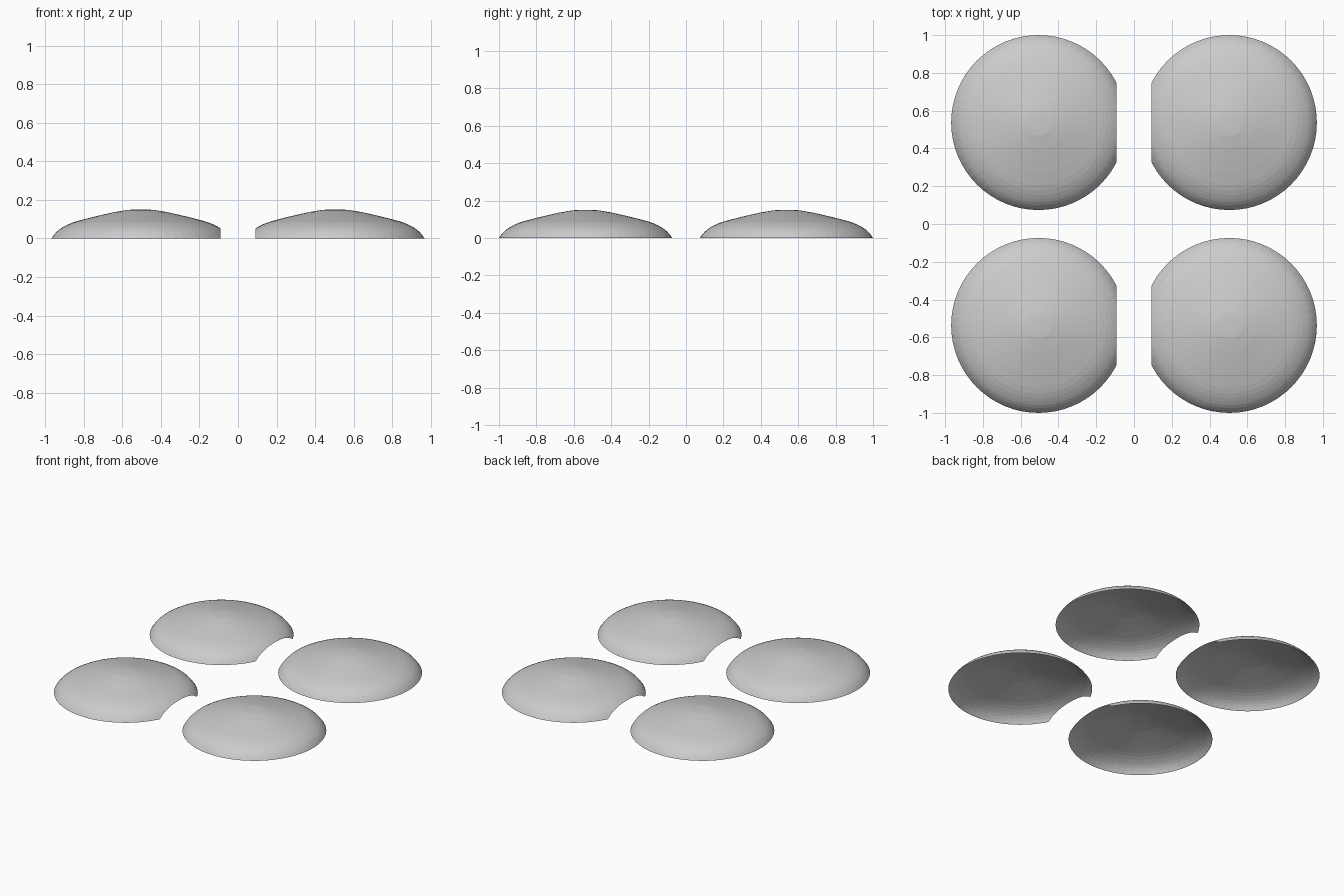
import bpy, bmesh, math

cube = bpy.data.objects.get("Cube")
if cube:
    bpy.data.objects.remove(cube)

SEGMENTS = 64
CENTRE_X, CENTRE_Y, CUT_X = 0.505, 0.537, 0.092

# Dome profile: radius and height from the crown to the rim
PROFILE = [(0.035, 0.150), (0.07, 0.148), (0.14, 0.136), (0.207, 0.121),
           (0.27, 0.106), (0.33, 0.090), (0.36, 0.080), (0.385, 0.069),
           (0.405, 0.058), (0.422, 0.047), (0.437, 0.034), (0.45, 0.019),
           (0.463, 0.0)]

grey = bpy.data.materials.new("light grey")
grey.use_nodes = True
colour = (0.6, 0.6, 0.6, 1)
grey.diffuse_color = colour
grey.node_tree.nodes["Principled BSDF"].inputs["Base Color"].default_value = colour


def make_dome(name, side, end):
    """Open shallow dome, trimmed straight on the side facing the middle."""
    bm = bmesh.new()
    crown = bm.verts.new((0, 0, 0.15))
    rings = []
    for radius, height in PROFILE:
        rings.append([bm.verts.new((radius * math.cos(a), radius * math.sin(a), height))
                      for a in (math.tau * i / SEGMENTS for i in range(SEGMENTS))])
    for i in range(SEGMENTS):
        j = (i + 1) % SEGMENTS
        bm.faces.new((crown, rings[0][i], rings[0][j]))
        for inner, outer in zip(rings, rings[1:]):
            bm.faces.new((inner[i], outer[i], outer[j], inner[j]))

    # Straight inner edge, left open like the underside
    bmesh.ops.bisect_plane(bm, geom=bm.verts[:] + bm.edges[:] + bm.faces[:],
                           plane_co=(side * (CUT_X - CENTRE_X), 0, 0),
                           plane_no=(-side, 0, 0), clear_outer=True)
    mesh = bpy.data.meshes.new(name)
    bm.to_mesh(mesh)
    bm.free()
    mesh.materials.append(grey)
    dome = bpy.data.objects.new(name, mesh)
    dome.location = (side * CENTRE_X, end * CENTRE_Y, 0)
    bpy.context.collection.objects.link(dome)


# Four domes in a rectangle
for side, side_name in ((1, "left"), (-1, "right")):
    for end, end_name in ((-1, "front"), (1, "back")):
        make_dome(f"{end_name}_{side_name}_dome", side, end)
